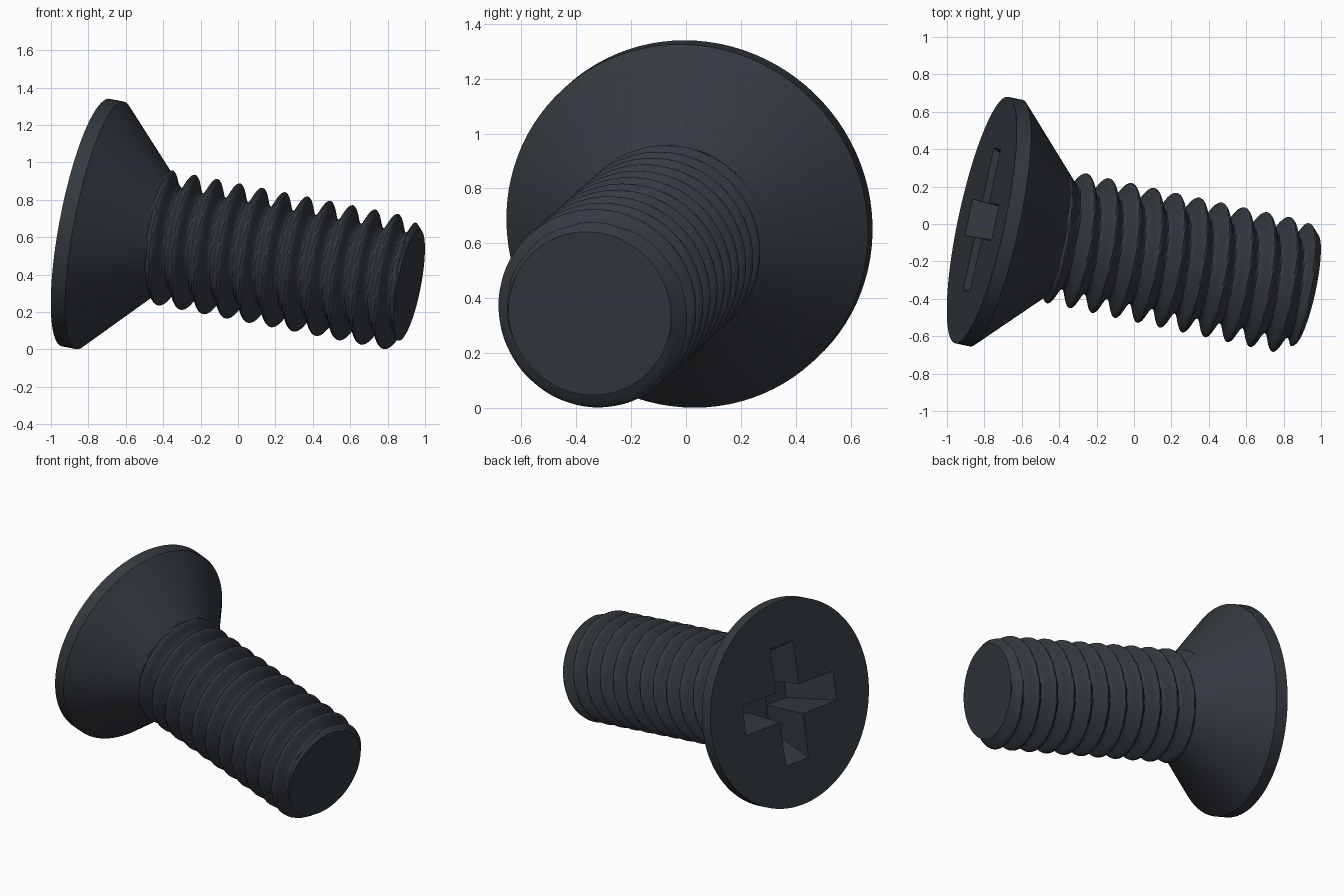
import bpy, bmesh, math
from mathutils import Vector, Matrix

cube = bpy.data.objects.get("Cube")
if cube:
    bpy.data.objects.remove(cube, do_unlink=True)

# Screw frame: local z runs from the head face to the tip
axis = Vector((1, -0.215, -0.193)).normalized()
up = (Vector((0, 0, 1)) - axis * axis.z).normalized()
side = up.cross(axis)
frame = Matrix((side, up, axis)).transposed().to_4x4()
frame.translation = (-0.814, 0.021, 0.678)

HEAD_R, RIM, LENGTH = 0.674, 0.08, 1.80
ROOT, CREST, PITCH = 0.272, 0.362, 0.1255
SEGMENTS, STEPS = 96, 16

metal = bpy.data.materials.new("dark slate metal")
metal.use_nodes = True
colour = (0.034, 0.041, 0.050, 1)
metal.diffuse_color = colour
metal.node_tree.nodes["Principled BSDF"].inputs["Base Color"].default_value = colour


def make_object(name, bm):
    bmesh.ops.recalc_face_normals(bm, faces=bm.faces)
    mesh = bpy.data.meshes.new(name)
    bm.to_mesh(mesh)
    bm.free()
    mesh.materials.append(metal)
    obj = bpy.data.objects.new(name, mesh)
    obj.matrix_world = frame
    bpy.context.collection.objects.link(obj)
    return obj


def radius(s, angle):
    """Rim, countersunk cone, helical thread and chamfered tip."""
    if s <= RIM:
        return HEAD_R
    cone = HEAD_R - (s - RIM) * 1.01
    turn = (s - 0.788) / PITCH - (angle - math.pi / 2) / math.tau
    thread = ROOT + (CREST - ROOT) * (0.5 + 0.5 * math.cos(math.tau * turn))
    chamfer = 0.303 + (LENGTH - s)
    if s >= LENGTH:
        return 0.303
    return min(max(cone, thread), chamfer)


# Head and threaded shank as one revolved skin
start = 0.375
count = round((LENGTH - start) / PITCH * STEPS)
stations = [0, RIM] + [start + (LENGTH - start) * i / count for i in range(count + 1)]
bm = bmesh.new()
rings = []
for s in stations:
    ring = []
    for k in range(SEGMENTS):
        a = math.tau * k / SEGMENTS
        r = radius(s, a)
        ring.append(bm.verts.new((r * math.cos(a), r * math.sin(a), s)))
    rings.append(ring)
for low, high in zip(rings, rings[1:]):
    for k in range(SEGMENTS):
        n = (k + 1) % SEGMENTS
        bm.faces.new((low[k], low[n], high[n], high[k]))
bm.faces.new(rings[0])
bm.faces.new(rings[-1])
screw = make_object("screw_body", bm)

# Cross recess: two tapered slots cut into the head
DEPTH, HALF_LENGTH, HALF_WIDTH, TAPER = 0.32, 0.39, 0.098, 0.44


def slot_cutter(name, turn, depth):
    bm = bmesh.new()
    bmesh.ops.create_cube(bm, size=2)
    for v in bm.verts:
        z = depth if v.co.z > 0 else -0.05
        v.co = (v.co.x * (HALF_LENGTH - TAPER * z), v.co.y * (HALF_WIDTH - 0.05 * z), z)
    bmesh.ops.rotate(bm, verts=bm.verts, matrix=Matrix.Rotation(turn, 3, "Z"))
    cutter = make_object(name, bm)
    cutter.hide_render = True
    return cutter


bpy.context.view_layer.objects.active = screw
for name, turn, depth in (("slot_cutter_across", 0, DEPTH),
                          ("slot_cutter_upright", math.pi / 2, DEPTH + 0.003)):
    cutter = slot_cutter(name, turn, depth)
    cut = screw.modifiers.new(name, "BOOLEAN")
    cut.operation, cut.solver, cut.object = "DIFFERENCE", "EXACT", cutter
    bpy.context.view_layer.update()
    bpy.ops.object.modifier_apply(modifier=cut.name)
    bpy.data.objects.remove(cutter, do_unlink=True)

# Smooth thread and cone, crisp rim and recess
for obj in bpy.context.selected_objects:
    obj.select_set(False)
screw.select_set(True)
bpy.ops.object.shade_smooth_by_angle(angle=math.radians(38))
